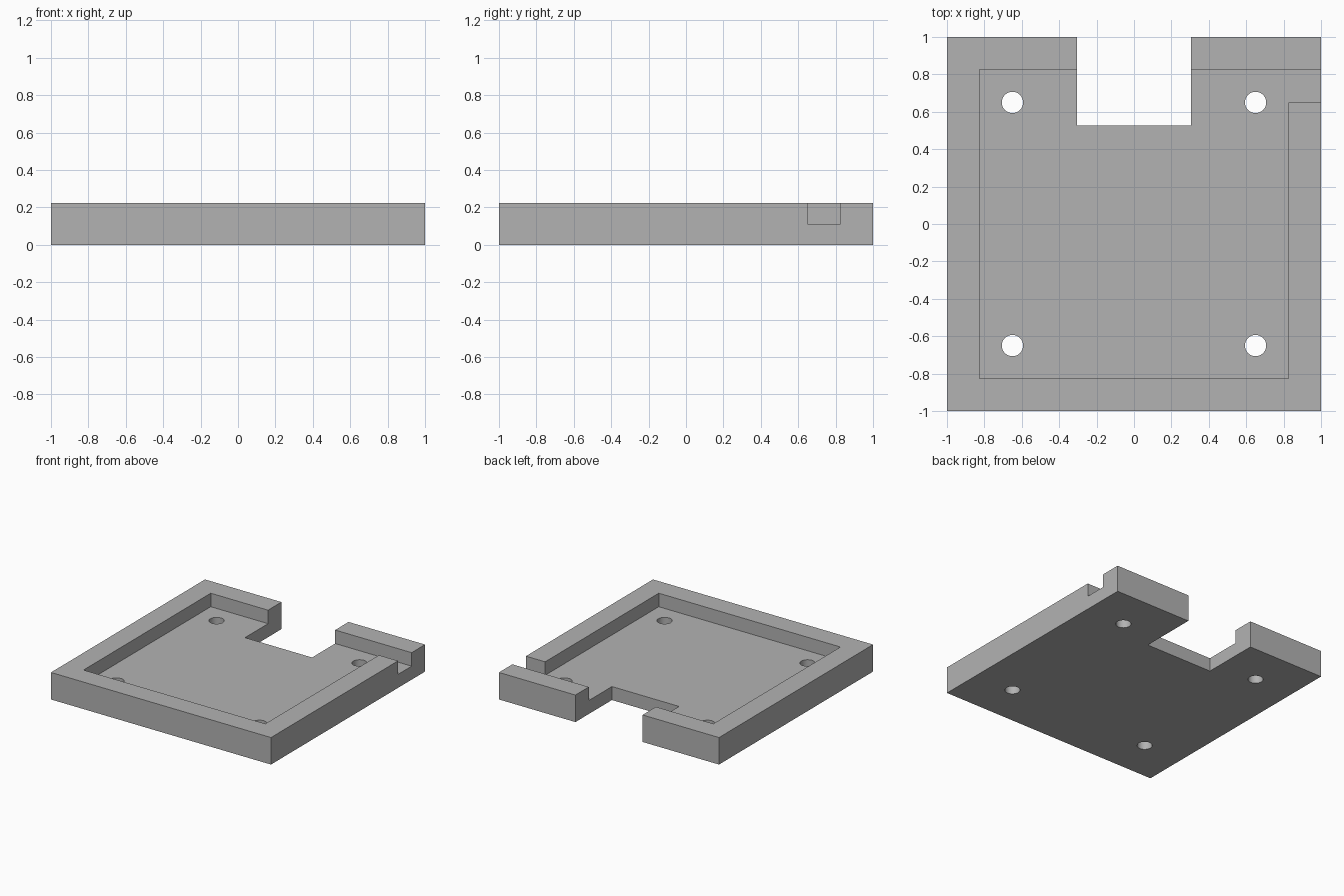
import bpy

cube = bpy.data.objects.get("Cube")
if cube:
    bpy.data.objects.remove(cube, do_unlink=True)

HEIGHT = 0.222
FLOOR = 0.111
INNER = 0.826      # half width of the recess
HOLE = 0.65        # hole offset from the centre

grey = bpy.data.materials.new("plain grey")
grey.use_nodes = True
colour = (0.45, 0.45, 0.45, 1)
grey.diffuse_color = colour
grey.node_tree.nodes["Principled BSDF"].inputs["Base Color"].default_value = colour


def box(name, low, high):
    """Box between two opposite corners."""
    centre = [(a + b) / 2 for a, b in zip(low, high)]
    bpy.ops.mesh.primitive_cube_add(size=1, location=centre)
    ob = bpy.context.object
    ob.name = name
    ob.scale = [b - a for a, b in zip(low, high)]
    bpy.ops.object.transform_apply(location=True, rotation=False, scale=True)
    ob.data.materials.append(grey)
    return ob


# Square tray block
tray = box("tray", (-1, -1, 0), (1, 1, HEIGHT))

# Recess, rear notch and side channel
cutters = [
    box("recess_cutter", (-INNER, -INNER, FLOOR), (INNER, INNER, 1)),
    box("rear_notch_cutter", (-0.305, 0.526, -1), (0.305, 2, 1)),
    box("side_channel_cutter", (0.7, HOLE, FLOOR), (2, INNER, 1)),
]

# Four screw holes
for x in (-HOLE, HOLE):
    for y in (-HOLE, HOLE):
        bpy.ops.mesh.primitive_cylinder_add(vertices=48, radius=0.057, depth=1, location=(x, y, 0))
        hole = bpy.context.object
        hole.name = "screw_hole_cutter"
        hole.data.materials.append(grey)
        cutters.append(hole)

# Cut everything out of the tray
bpy.context.view_layer.objects.active = tray
for cutter in cutters:
    mod = tray.modifiers.new("cut", "BOOLEAN")
    mod.operation = "DIFFERENCE"
    mod.solver = "EXACT"
    mod.object = cutter
    bpy.ops.object.modifier_apply(modifier=mod.name)
    bpy.data.objects.remove(cutter, do_unlink=True)

# Smooth hole walls, sharp edges elsewhere
bpy.ops.object.select_all(action="DESELECT")
tray.select_set(True)
bpy.ops.object.shade_smooth_by_angle()
